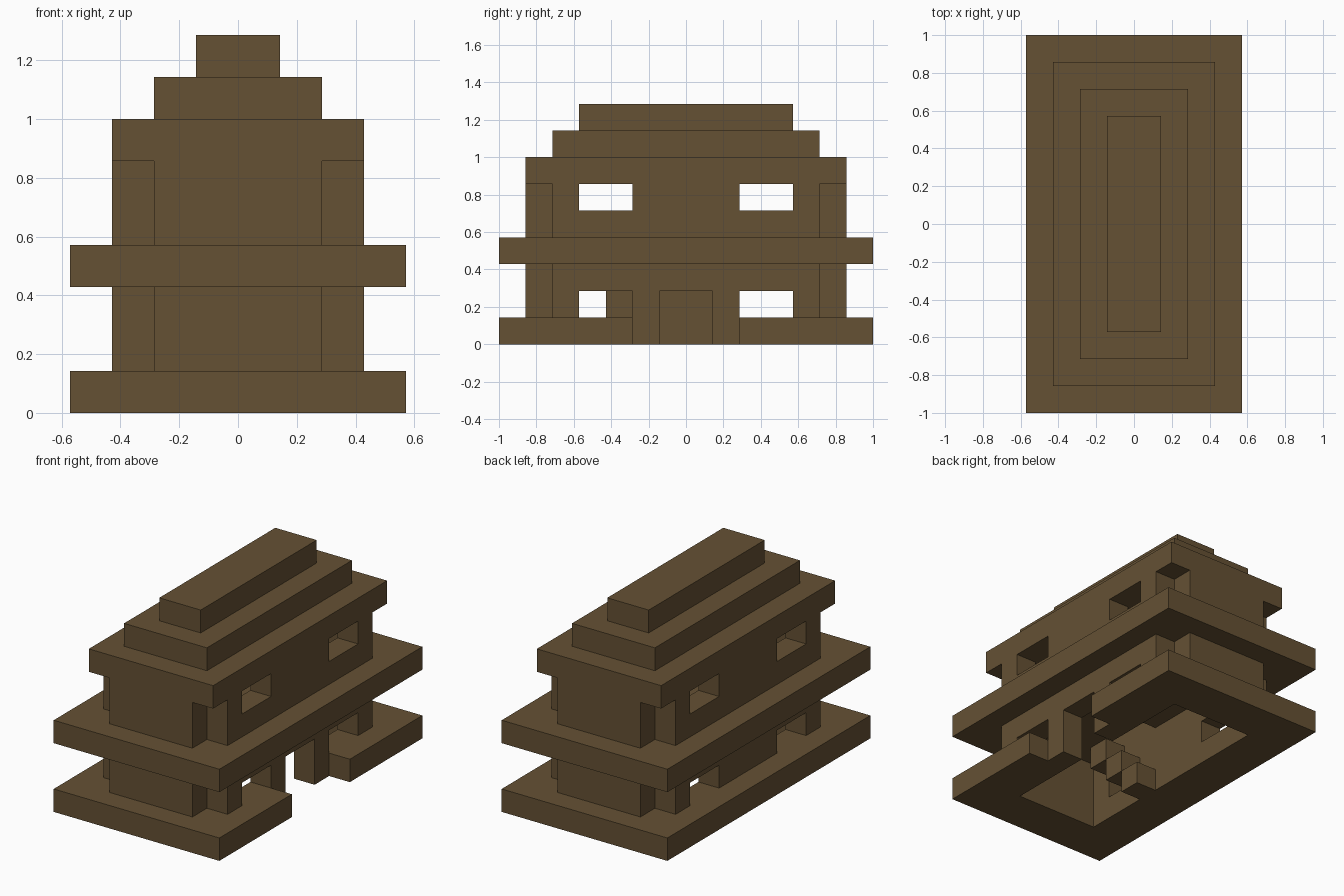
import bpy
from mathutils import Vector

if "Cube" in bpy.data.objects:
    bpy.data.objects.remove(bpy.data.objects["Cube"])

CELL = 1 / 7  # everything sits on a grid of cubes

wood = bpy.data.materials.new("brown_wood")
wood.use_nodes = True
colour = (0.13, 0.082, 0.034, 1)
wood.diffuse_color = colour
wood.node_tree.nodes["Principled BSDF"].inputs["Base Color"].default_value = colour


def box(name, low, high):
    """Box between two corners given in grid cells."""
    low, high = Vector(low) * CELL, Vector(high) * CELL
    bpy.ops.mesh.primitive_cube_add(size=1, location=(low + high) / 2)
    obj = bpy.context.object
    obj.name = name
    obj.scale = high - low
    bpy.ops.object.transform_apply(location=True, rotation=False, scale=True)
    obj.data.materials.append(wood)
    return obj


def slab(name, half_x, half_y, z):
    return box(name, (-half_x, -half_y, z), (half_x, half_y, z + 1))


def cut(obj, low, high):
    """Remove a box-shaped opening from an object."""
    cutter = box("cutter", low, high)
    cutter.hide_render = True
    mod = obj.modifiers.new("opening", 'BOOLEAN')
    mod.operation = 'DIFFERENCE'
    mod.solver = 'EXACT'
    mod.object = cutter
    bpy.context.view_layer.objects.active = obj
    bpy.ops.object.modifier_apply(modifier=mod.name)
    bpy.data.objects.remove(cutter)


# Base ring with a gap at the entrance
base = slab("base_platform", 4, 7, 0)
cut(base, (-2, -5, -1), (2, 5, 2))
cut(base, (3, -2, -1), (5, 2, 2))
cut(base, (1, -1, -1), (5, 1, 2))

# Two storeys of walls with notched corners and paired windows
for storey, z in (("lower", 1), ("upper", 4)):
    for side, s in (("left", 1), ("right", -1)):
        xs = sorted((2 * s, 3 * s))
        wall = box(f"{storey}_{side}_wall", (xs[0], -5, z), (xs[1], 5, z + 2))
        window_z = z if storey == "lower" else z + 1
        for y in (-4, 2):
            # the lower windows start right at the base
            bottom = window_z - (0.5 if storey == "lower" else 0)
            cut(wall, (xs[0] - 1, y, bottom), (xs[1] + 1, y + 2, window_z + 1))
        if storey == "lower" and s == 1:
            cut(wall, (1, -1, 0), (4, 1, 2))  # doorway
    for end, y in (("front", -6), ("back", 5)):
        box(f"{storey}_{end}_wall", (-2, y, z), (2, y + 1, z + 2))

# Middle floor with a stairwell opening
floor = slab("middle_platform", 4, 7, 3)
cut(floor, (-2, -4, 2), (-1, -1, 5))

# Floating steps against the inner wall
for i in range(3):
    box(f"step_{i + 1}", (-2, -2 - i, i), (-1, -1 - i, i + 1))

# Stepped roof
for i, name in enumerate(("roof_eave", "roof_middle", "roof_ridge")):
    slab(name, 3 - i, 6 - i, 6 + i)
